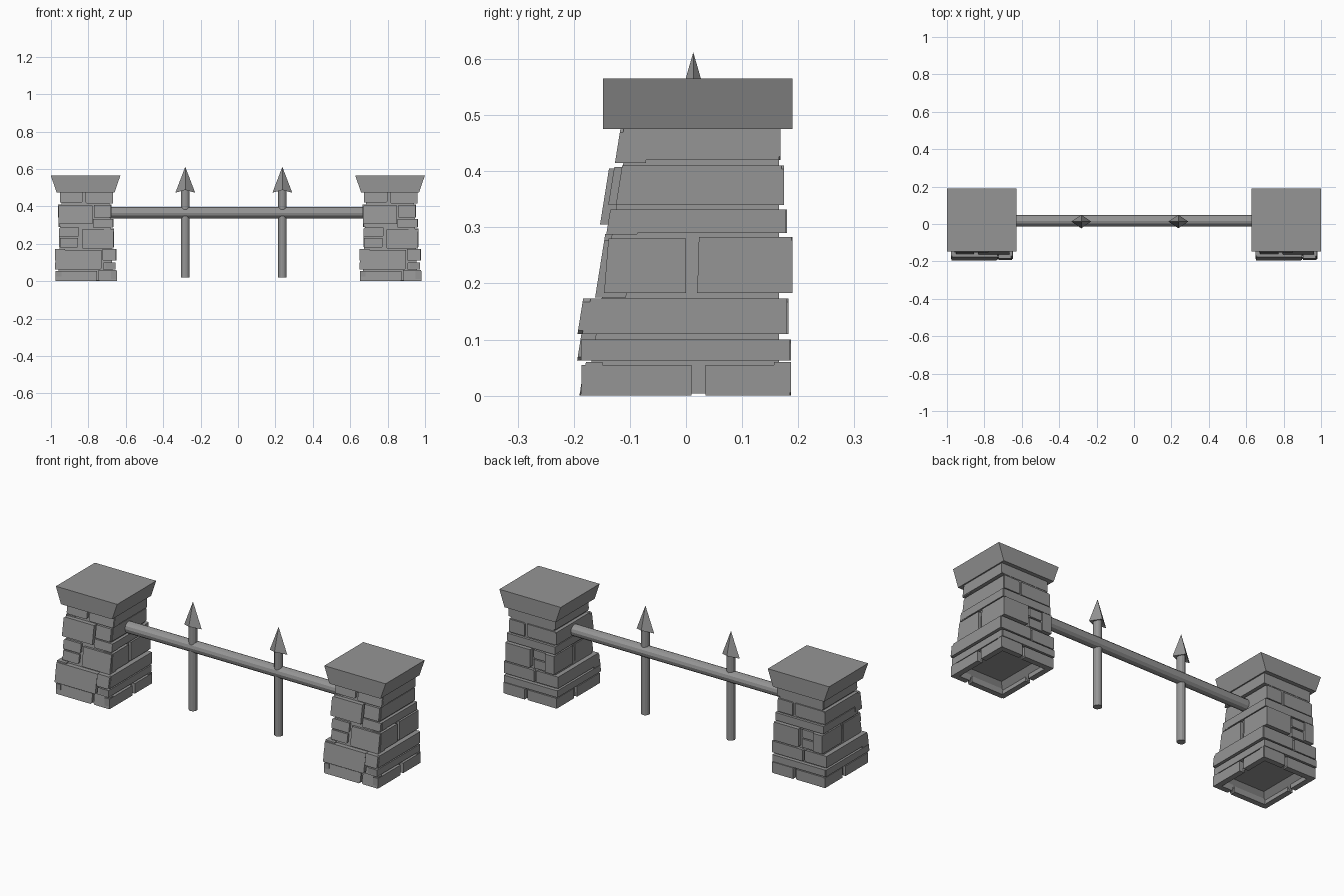
import bpy, bmesh, math, random
from mathutils import Vector

if "Cube" in bpy.data.objects:
    bpy.data.objects.remove(bpy.data.objects["Cube"])

PILLAR_X = (-0.815, 0.813)
LEAN = 0.16                       # the front of each pillar leans backwards

STONE = bpy.data.materials.new("dark_grey")
STONE.diffuse_color = (0.3, 0.3, 0.3, 1)
STONE.use_nodes = True
STONE.node_tree.nodes["Principled BSDF"].inputs["Base Color"].default_value = STONE.diffuse_color


def make(name, bm, loc=(0, 0, 0)):
    bmesh.ops.recalc_face_normals(bm, faces=bm.faces)
    me = bpy.data.meshes.new(name)
    bm.to_mesh(me)
    bm.free()
    me.materials.append(STONE)
    ob = bpy.data.objects.new(name, me)
    bpy.context.collection.objects.link(ob)
    ob.location = loc
    return ob


def prism(bm, near, far):
    """Join two matching outlines into a closed solid; returns the near face."""
    a = [bm.verts.new(p) for p in near]
    b = [bm.verts.new(p) for p in far]
    bm.faces.new(b[::-1])
    for i in range(len(a)):
        j = (i + 1) % len(a)
        bm.faces.new((a[i], b[i], b[j], a[j]))
    return bm.faces.new(a)


def outline(u0, u1, z0, z1, lean=None):
    """Rectangle; leaning at the low-u edge, or with a few chipped corners."""
    c = [Vector(p) for p in ((u0, z0), (u1, z0), (u1, z1), (u0 + (lean or 0) * (z1 - z0), z1))]
    pts = []
    for i, p in enumerate(c):
        if lean is None and random.random() < 0.35:
            for q in (c[i - 1], c[(i + 1) % 4]):
                pts.append(p + (q - p).normalized() * 0.006)
        else:
            pts.append(p)
    return pts


def core_front(z):
    return -0.178 + LEAN * z


# front stones: x0, x1, z0, z1, how far they stand out
FRONT = [(-.158, .06, 0, .055, .012), (.07, .165, 0, .06, .010),
         (-.162, .085, .063, .167, .026), (.09, .164, .11, .173, .033),
         (.092, .158, .063, .10, .020), (-.02, .15, .175, .277, .012),
         (-.138, -.04, .18, .23, .011), (-.141, -.035, .237, .288, .012),
         (-.146, .038, .305, .405, .024), (.045, .136, .34, .408, .015),
         (.04, .148, .287, .332, .010), (-.137, -.015, .42, .475, .015),
         (0, .146, .415, .475, .015)]

# back stones: x0, x1, z0, z1, y
BACK = [(-.155, .02, 0, .056, .184), (.035, .163, 0, .06, .187),
        (-.16, .158, .063, .10, .187), (-.16, -.03, .11, .173, .180),
        (-.02, .163, .11, .173, .183), (.0, .15, .183, .283, .190),
        (-.138, -.015, .183, .23, .178), (-.139, -.015, .237, .283, .18),
        (-.144, .146, .29, .332, .18), (-.145, .03, .34, .41, .173),
        (.045, .137, .34, .41, .175), (-.135, .146, .42, .475, .168)]

# side stones: y0, y1, z0, z1, left x, right x, lean of the front edge
SIDE = [(-.186, .01, 0, .055, -.160, .167, 0), (.035, .185, 0, .055, -.158, .165, 0),
        (-.187, .185, .063, .10, -.164, .161, 0), (-.185, .18, .11, .173, -.164, .166, .24),
        (-.146, 0, .183, .28, -.141, .153, .08), (.02, .188, .183, .283, -.143, .151, .03),
        (-.123, .178, .29, .332, -.143, .149, 0), (-.125, .17, .34, .41, -.148, .139, LEAN),
        (-.12, .166, .42, .475, -.138, .148, LEAN)]


def build_stones():
    bm = bmesh.new()
    for x0, x1, z0, z1, p in FRONT:
        d = .055 if z0 else .03
        pts = outline(x0, x1, z0, z1)
        prism(bm, [(u, core_front(z) - p, z) for u, z in pts],
              [(u, core_front(z) - p + d, z) for u, z in pts])
    for x0, x1, z0, z1, y in BACK:
        d = .055 if z0 else .03
        pts = outline(x0, x1, z0, z1)
        prism(bm, [(u, y, z) for u, z in pts], [(u, y - d, z) for u, z in pts])
    for y0, y1, z0, z1, xl, xr, lean in SIDE:
        d = .055 if z0 else .03
        pts = outline(y0, y1, z0, z1, lean)
        for x, inner in ((xl, xl + d), (xr, xr - d)):
            prism(bm, [(x, u, z) for u, z in pts], [(inner, u, z) for u, z in pts])
    return bm


for side, px in zip(("left", "right"), PILLAR_X):
    random.seed(4)
    # stones laid around the pillar
    make(side + "_pillar_stones", build_stones(), (px, 0, 0))

    # mortar core with a hollow underside
    bm = bmesh.new()
    rings = []
    for z, hx in ((.004, .146), (.48, .126)):
        yf = core_front(z)
        rings.append([(-hx, yf, z), (hx, yf, z), (hx, .166, z), (-hx, .166, z)])
    base = prism(bm, *rings)
    bm.normal_update()
    bmesh.ops.inset_region(bm, faces=[base], thickness=.06)
    for v in base.verts:
        v.co.z = .05
    make(side + "_pillar_core", bm, (px, 0, 0))

    # cap stone, flaring to the left and right only
    bm = bmesh.new()
    prof = [(-.155, .475), (.155, .475), (.186, .565), (-.186, .565)]
    prism(bm, [(x, -.148, z) for x, z in prof], [(x, .19, z) for x, z in prof])
    make(side + "_pillar_cap", bm, (px, 0, 0))


def rod(name, radius, length, loc, rot=(0, 0, 0)):
    bpy.ops.mesh.primitive_cylinder_add(vertices=12, radius=radius, depth=length,
                                        location=loc, rotation=rot)
    bpy.context.object.name = name
    bpy.context.object.data.materials.append(STONE)


# horizontal rail
rod("rail", .031, 1.4, (0, .017, .366), (0, math.pi / 2, 0))

# upright bars with spear heads
for side, x in (("left", -.282), ("right", .237)):
    rod(side + "_bar", .022, .47, (x, .013, .255))
    bm = bmesh.new()
    tip = bm.verts.new((0, 0, .612))
    under = bm.verts.new((0, 0, .49))
    ring = [bm.verts.new(p) for p in
            ((-.053, 0, .473), (0, -.036, .488), (.053, 0, .473), (0, .036, .488))]
    for i in range(4):
        bm.faces.new((ring[i], ring[(i + 1) % 4], tip))
        bm.faces.new((ring[(i + 1) % 4], ring[i], under))
    make(side + "_spear_head", bm, (x, .013, 0))
